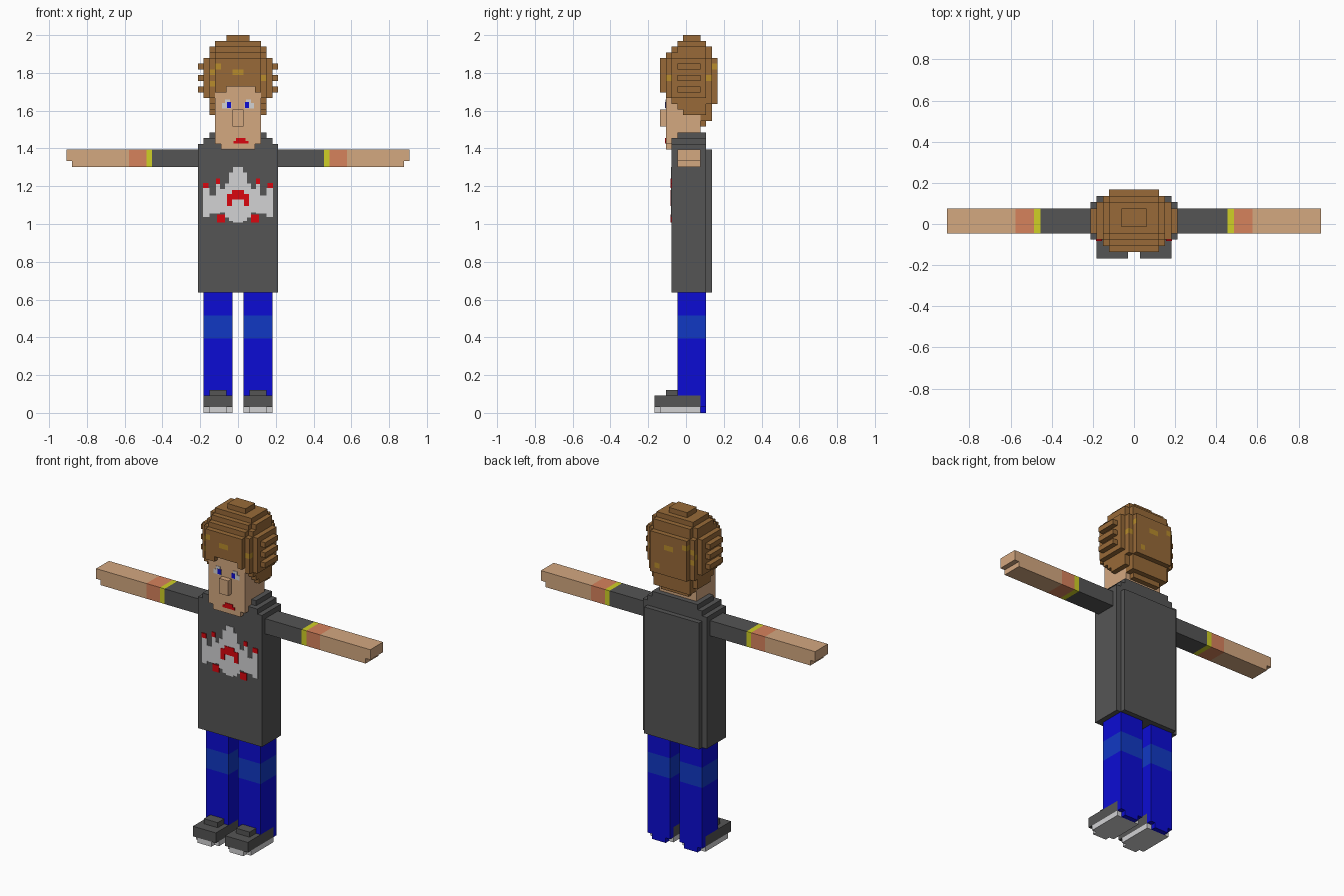
import bpy
import bmesh

if "Cube" in bpy.data.objects:
    bpy.data.objects.remove(bpy.data.objects["Cube"], do_unlink=True)

V = 2 / 66       # one block
Y_MID = 5.5      # depth is counted in blocks from the shoe tips


def material(name, r, g, b):
    lin = [(c / 255 / 12.92) if c < 11 else ((c / 255 + 0.055) / 1.055) ** 2.4 for c in (r, g, b)]
    m = bpy.data.materials.new(name)
    m.use_nodes = True
    m.diffuse_color = (*lin, 1)
    m.node_tree.nodes["Principled BSDF"].inputs["Base Color"].default_value = (*lin, 1)
    return m


SKIN = material("skin", 212, 168, 128)
HAIR = material("brown hair", 152, 106, 56)
GOLD = material("golden hair", 184, 140, 44)
DARK = material("charcoal cloth", 85, 85, 85)
LIGHT = material("light grey", 210, 210, 212)
RED = material("red", 218, 6, 14)
BLUE = material("blue denim", 12, 12, 212)
FADED = material("faded denim", 17, 57, 196)
YELLOW = material("yellow trim", 208, 208, 38)
PINK = material("pink skin", 214, 130, 92)


def finish(name, bm, *mats):
    bmesh.ops.recalc_face_normals(bm, faces=bm.faces)
    mesh = bpy.data.meshes.new(name)
    bm.to_mesh(mesh)
    bm.free()
    for m in mats:
        mesh.materials.append(m)
    ob = bpy.data.objects.new(name, mesh)
    bpy.context.collection.objects.link(ob)
    return ob


def add_box(bm, x0, x1, y0, y1, z0, z1):
    v = [bm.verts.new((x, y, z)) for x in (x0, x1) for y in (y0, y1) for z in (z0, z1)]
    for f in ((0, 1, 3, 2), (4, 6, 7, 5), (0, 4, 5, 1), (2, 3, 7, 6), (0, 2, 6, 4), (1, 5, 7, 3)):
        bm.faces.new([v[i] for i in f])


def blocks(name, mat, *boxes):
    """Boxes given in block units as x0, x1, y0, y1, z0, z1."""
    bm = bmesh.new()
    for x0, x1, y0, y1, z0, z1 in boxes:
        add_box(bm, x0 * V, x1 * V, (y0 - Y_MID) * V, (y1 - Y_MID) * V, z0 * V, z1 * V)
    return finish(name, bm, mat)


def plates(name, mat, depth, thick, rects, mirror=True):
    """Thin painted plates on a front plane, as x0, x1, z0, z1 in units."""
    bm = bmesh.new()
    y = (depth - Y_MID) * V
    for x0, x1, z0, z1 in rects:
        add_box(bm, x0, x1, y - thick, y + 0.002, z0, z1)
        if mirror:
            add_box(bm, -x1, -x0, y - thick, y + 0.002, z0, z1)
    return finish(name, bm, mat)


# Shirt body with raised back panel and stepped shoulders
blocks("shirt", DARK,
       (-7, 7, 3, 9, 21, 47), (-6, 6, 9, 10, 21, 46),
       (-6, 6, 3, 9, 47, 48), (-5, 5, 4, 9, 48, 49))

# Arms and legs, built for each side
for side, s in (("left", 1), ("right", -1)):
    def span(a, b):
        return (a, b) if s > 0 else (-b, -a)

    arm = (4, 8, 43, 46)
    blocks(side + "_sleeve", DARK, (*span(7, 15), *arm))
    blocks(side + "_cuff", YELLOW, (*span(15, 16), *arm))
    blocks(side + "_elbow", PINK, (*span(16, 19), *arm))
    blocks(side + "_forearm", SKIN, (*span(19, 29), *arm), (*span(29, 30), 4, 8, 44, 46))

    blocks(side + "_trouser_leg", BLUE, (*span(1, 6), 4, 9, 3, 13), (*span(1, 6), 4, 9, 17, 21),
           (*span(1, 6), 8, 9, 1, 3), (*span(2, 5), 8, 9, 0, 1))
    blocks(side + "_knee_band", FADED, (*span(1, 6), 4, 9, 13, 17))
    blocks(side + "_shoe", DARK, (*span(1, 6), 0, 8, 1, 3), (*span(2, 5), 2, 5, 3, 4))
    blocks(side + "_sole", LIGHT, (*span(1, 6), 1, 8, 0, 1), (*span(2, 5), 0, 1, 0, 1))

# Head
blocks("face", SKIN, (-4, 4, 2, 8, 49, 57), (-4, 4, 2, 4, 47, 49),
       (-3, 3, 2, 4, 46, 47))
blocks("nose", SKIN, (-1, 1, 1, 2, 50, 53))
plates("eye_whites", LIGHT, 2, 0.003, [(0.035, 0.085, 1.612, 1.64), (0.042, 0.07, 1.64, 1.66)])
plates("irises", BLUE, 2, 0.005, [(0.036, 0.058, 1.615, 1.645)])
plates("mouth", RED, 2, 0.004, [(-0.025, 0.055, 1.425, 1.44), (-0.01, 0.04, 1.44, 1.455)], False)

# Shirt emblem, mirrored columns
plates("emblem", LIGHT, 3, 0.003, [
    (0, 0.026, 1.007, 1.303), (0.026, 0.048, 1.015, 1.272), (0.048, 0.07, 1.035, 1.215),
    (0.07, 0.095, 1.06, 1.185), (0.095, 0.117, 1.055, 1.213), (0.117, 0.15, 1.055, 1.15),
    (0.15, 0.185, 1.038, 1.19)])
plates("emblem_red", RED, 3, 0.006, [
    (0, 0.032, 1.13, 1.18), (0.032, 0.058, 1.095, 1.16), (0.07, 0.112, 1.008, 1.05),
    (0.095, 0.117, 1.213, 1.24), (0.155, 0.185, 1.19, 1.217)])

# Hair layers: height -> half width, front, back
layers = {65: (2, 5, 8), 64: (4, 4, 9), 63: (5, 3, 10), 62: (5, 2, 10), 61: (6, 1, 11),
          60: (7, 1, 11), 59: (6, 1, 11), 58: (7, 1, 11), 57: (6, 1, 11), 56: (7, 1, 11),
          55: (6, 1, 11), 54: (5, 2, 11), 53: (5, 3, 10), 52: (5, 4, 10), 51: (4, 7, 10),
          50: (3, 8, 9)}


def is_hair(i, j, k):
    if k not in layers:
        return False
    rx, front, back = layers[k]
    x, y = abs(i + 0.5), abs(j + 0.5 - (front + back) / 2)
    ry = (back - front) / 2
    if x > rx or y > ry or x + y > rx + ry - max(rx - 3, 1):
        return False
    # opening for the face below the fringe
    fringe = 56 if i in (-4, -3, 3) else 57
    return not (k < fringe and x < 4 and j < 8)


front_gold = {(-1, 59), (0, 59), (-5, 57), (-5, 59), (-4, 60), (4, 58), (2, 55)}
side_gold = {(9, 58), (2, 58), (10, 60)}
bm = bmesh.new()
for k in layers:
    for i in range(-7, 7):
        for j in range(1, 11):
            if not is_hair(i, j, k):
                continue
            for axis in range(3):
                for step in (0, 1):
                    n = [i, j, k]
                    n[axis] += 1 if step else -1
                    if is_hair(*n):
                        continue
                    a, b = [t for t in range(3) if t != axis]
                    quad = []
                    for da, db in ((0, 0), (1, 0), (1, 1), (0, 1)):
                        p = [i, j - Y_MID, k]
                        p[axis] += step
                        p[a] += da
                        p[b] += db
                        quad.append(bm.verts.new([c * V for c in p]))
                    face = bm.faces.new(quad)
                    # golden flecks on chosen front, back and side blocks
                    face.material_index = int((axis == 1 and (i, k) in front_gold)
                                              or (axis == 0 and (j, k) in side_gold))
bmesh.ops.remove_doubles(bm, verts=bm.verts, dist=0.001)
finish("hair", bm, HAIR, GOLD)
